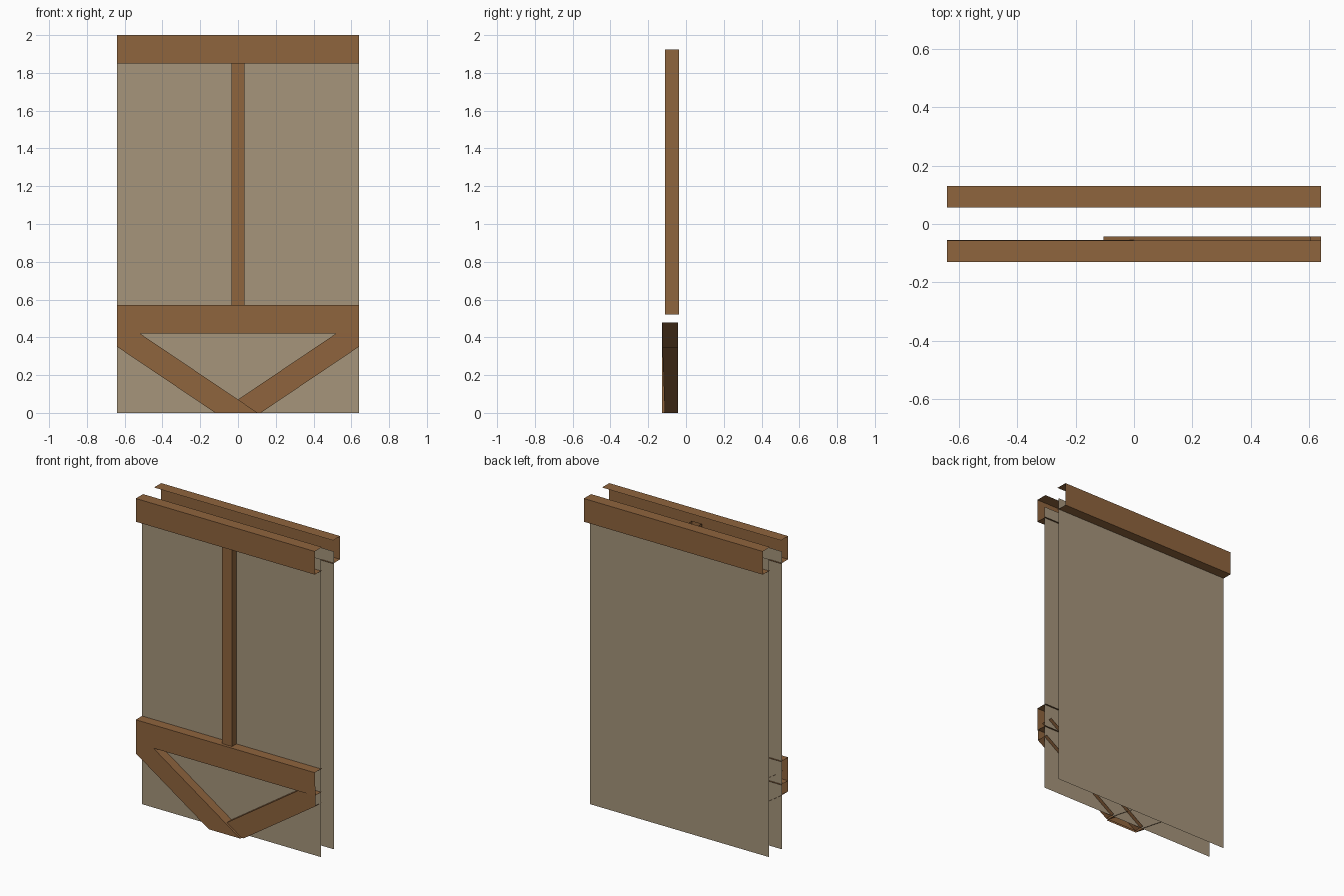
import bpy, bmesh

if "Cube" in bpy.data.objects:
    bpy.data.objects.remove(bpy.data.objects["Cube"])


def material(name, rgb):
    m = bpy.data.materials.new(name)
    m.diffuse_color = (*rgb, 1)
    m.use_nodes = True
    m.node_tree.nodes["Principled BSDF"].inputs["Base Color"].default_value = m.diffuse_color
    return m


WOOD = material("brown_wood", (0.275, 0.128, 0.047))
PLASTER = material("tan_plaster", (0.382, 0.30, 0.198))


def finish(bm, name, mat):
    me = bpy.data.meshes.new(name)
    bm.to_mesh(me)
    bm.free()
    me.materials.append(mat)
    ob = bpy.data.objects.new(name, me)
    bpy.context.collection.objects.link(ob)


def channel(name, pts, y_face, y_open, sides, y_low=None):
    """Open trough: a face polygon (x, z) plus side strips on the listed edges.
    y_low sets the face depth for points that touch the ground."""
    bm = bmesh.new()
    face, rear = [], []
    for x, z in pts:
        y = y_low if (y_low is not None and z < 0.01) else y_face
        face.append(bm.verts.new((x, y, z)))
        rear.append(bm.verts.new((x, y_open, z)))
    f = bm.faces.new(face)
    n = len(pts)
    for i in sides:
        j = (i + 1) % n
        bm.faces.new((face[j], face[i], rear[i], rear[j]))
    # turn everything so that the face polygon points away from the open side
    f.normal_update()
    if f.normal.y * (y_face - y_open) < 0:
        bmesh.ops.reverse_faces(bm, faces=bm.faces[:])
    bmesh.ops.delete(bm, geom=[v for v in bm.verts if not v.link_faces], context='VERTS')
    finish(bm, name, WOOD)


def rect(x, z0, z1):
    return [(-x, z0), (x, z0), (x, z1), (-x, z1)]


# plaster panels, front and back
for name, y in (("front_panel", -0.066), ("back_panel", 0.066)):
    bm = bmesh.new()
    vs = [bm.verts.new((x, y, z)) for x, z in rect(0.64, 0, 1.925)]
    if y > 0:
        vs.reverse()
    bm.faces.new(vs)
    finish(bm, name, PLASTER)

# horizontal beams
channel("front_top_beam", rect(0.64, 1.85, 2.0), -0.13, -0.056, (0, 2))
channel("back_top_beam", rect(0.64, 1.85, 2.0), 0.13, 0.056, (0, 2))
channel("front_middle_beam", rect(0.64, 0.42, 0.57), -0.13, -0.056, (0, 2))

# upright post
channel("front_post", rect(0.035, 0.52, 1.925), -0.111, -0.038, (1, 3))

# crossing diagonal braces, the right one set slightly further back
brace = [(-0.64, 0.35), (-0.12, 0), (0.105, 0), (-0.605, 0.478), (-0.64, 0.478)]
channel("left_brace", brace, -0.127, -0.054, (0, 2))
channel("right_brace", [(-x, z) for x, z in brace], -0.125, -0.042, (0, 2), y_low=-0.113)
